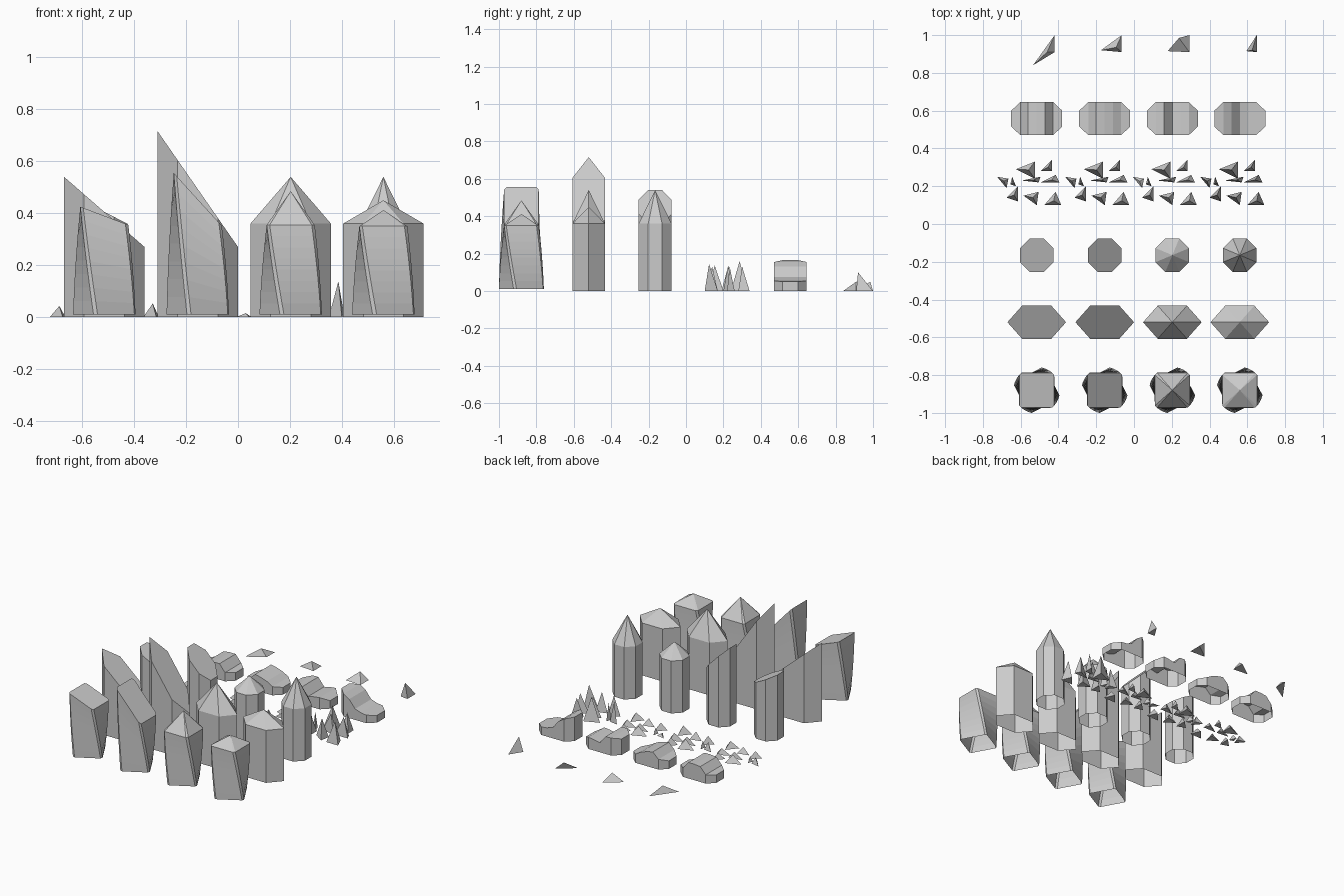
import bpy, math

if "Cube" in bpy.data.objects:
    bpy.data.objects.remove(bpy.data.objects["Cube"])

COLS = [-0.515, -0.155, 0.203, 0.56]


def make(name, verts, faces):
    me = bpy.data.meshes.new(name)
    me.from_pydata(verts, [], faces)
    me.update()
    ob = bpy.data.objects.new(name, me)
    bpy.context.collection.objects.link(ob)
    return ob


def outline(hx, hy, fx, fy):
    """Counter-clockwise polygon: half sizes hx, hy and half flat lengths fx, fy."""
    if fy == 0:
        return [(-hx, 0), (-fx, -hy), (fx, -hy), (hx, 0), (fx, hy), (-fx, hy)]
    return [(-hx, -fy), (-fx, -hy), (fx, -hy), (hx, -fy),
            (hx, fy), (fx, hy), (-fx, hy), (-hx, fy)]


def crystal(name, cx, cy, ring, top, z0=0.0, apex=None, twist=0.0, levels=1):
    """Open-bottomed prism; top(x) gives rim height, apex an optional peak."""
    n = len(ring)
    verts, faces = [], []
    for k in range(levels + 1):
        t = k / levels
        a = twist * (1 - t)
        c, s = math.cos(a), math.sin(a)
        for x, y in ring:
            verts.append((cx + x * c - y * s, cy + x * s + y * c,
                          z0 + (top(x) - z0) * t))
    for k in range(levels):
        for i in range(n):
            j = (i + 1) % n
            faces.append((k * n + i, k * n + j, (k + 1) * n + j, (k + 1) * n + i))
    last = levels * n
    if apex:
        verts.append((cx, cy, apex))
        faces += [(last + i, last + (i + 1) % n, last + n) for i in range(n)]
    else:
        faces.append(tuple(last + i for i in range(n)))
    return make(name, verts, faces)


def slope(hx, left, right):
    return lambda x: left + (right - left) * (x + hx) / (2 * hx)


def crystal_row(name, cy, ring, tips, **kw):
    """Two slanted crystals followed by two pointed ones."""
    hx = max(p[0] for p in ring)
    for cx, (left, right, apex), kind in zip(
            COLS, tips, ("low_slant", "high_slant", "point_a", "point_b")):
        crystal(f"{name}_{kind}", cx, cy, ring, slope(hx, left, right), apex=apex, **kw)


# Twisted square crystals with chamfered corners
crystal_row("twisted_crystal", -0.88, outline(0.0925, 0.0925, 0.081, 0.081),
            [(0.425, 0.355, None), (0.555, 0.352, None),
             (0.355, 0.355, 0.485), (0.35, 0.35, 0.412)],
            z0=0.01, twist=math.radians(29), levels=8)
# Wide hexagonal crystals
crystal_row("hexagonal_crystal", -0.52, outline(0.155, 0.0875, 0.0775, 0),
            [(0.54, 0.27, None), (0.716, 0.27, None),
             (0.36, 0.36, 0.54), (0.36, 0.36, 0.45)])
# Slim octagonal crystals
crystal_row("octagonal_crystal", -0.165, outline(0.0885, 0.0885, 0.037, 0.037),
            [(0.45, 0.36, None), (0.54, 0.36, None),
             (0.36, 0.36, 0.45), (0.36, 0.36, 0.54)])


# Broken stumps: octagonal footprint with a stepped top running along y
def stump(name, cx, cy, profile):
    verts, faces = [], []
    for x, z in profile:
        hy = 0.0875 - max(0, abs(x) - 0.087) / 0.048 * 0.0455
        verts += [(cx + x, cy - hy, 0), (cx + x, cy - hy, z),
                  (cx + x, cy + hy, z), (cx + x, cy + hy, 0)]
    m = len(profile)
    for k in range(m - 1):
        a, b = 4 * k, 4 * k + 4
        faces += [(a + i, b + i, b + i + 1, a + i + 1) for i in range(3)]
    e = 4 * (m - 1)
    faces += [(0, 1, 2, 3), (e + 3, e + 2, e + 1, e)]
    make(name, verts, faces)


X = (-0.135, -0.087, -0.045, 0.0, 0.045, 0.087, 0.135)
STUMPS = [(0.055, 0.06, 0.105, 0.11, 0.11, 0.06, 0.055),
          (0.055, 0.07, 0.11, 0.1, 0.085, 0.06, 0.05),
          (0.11, 0.12, 0.12, 0.065, 0.075, 0.08, 0.055),
          (0.165, 0.155, 0.13, 0.075, 0.06, 0.055, 0.05)]
for i, heights in enumerate(STUMPS):
    stump(f"broken_stump_{i + 1}", COLS[i], 0.558, list(zip(X, heights)))


# Loose pointed shards
def spikes(name, cx, tris):
    """tris: three (x, y) corners in hundredths plus apex (x, y, z) in units."""
    verts, faces = [], []
    for corners, apex in tris:
        o = len(verts)
        verts += [(cx + x / 100, y / 100, 0) for x, y in corners]
        verts.append((cx + apex[0], apex[1], apex[2]))
        faces += [(o, o + 1, o + 3), (o + 1, o + 2, o + 3), (o + 2, o, o + 3), (o, o + 2, o + 1)]
    make(name, verts, faces)


SHARDS = [((-11, 29), (-1, 24), (-1, 33)), ((2, 28), (8, 28), (8, 34)),
          ((-21, 25), (-16, 19), (-15, 24)), ((-13, 25), (-14, 21), (-11, 20)),
          ((-8, 23), (1, 22), (2, 25)), ((2, 22), (12, 22), (10, 26)),
          ((-16, 14), (-10, 12), (-10, 20)), ((-7, 15), (0, 10), (1, 17)),
          ((4, 10), (13, 10), (10, 17))]
SCALE = (1.1, 0.9, 0.95, 0.8, 0.9, 0.9, 0.95, 0.9, 1.0)
for i, h in enumerate((0.045, 0.055, 0.05, 0.145)):
    tris = []
    for k, (tri, s) in enumerate(zip(SHARDS, SCALE)):
        z = 0.015 if (i, k) == (2, 2) else h * s
        tris.append((tri, (sum(p[0] for p in tri) / 300, sum(p[1] for p in tri) / 300, z)))
    spikes(f"shard_cluster_{i + 1}", COLS[i], tris)

# Back row of single splinters
SPLINTERS = [(((-2, 84), (9.5, 91), (9.5, 100)), (0.055, 0.91, 0.05)),
             (((-2, 92), (9, 91), (9, 100)), (0.06, 0.935, 0.05)),
             (((-2.5, 91.5), (9, 91), (9, 100)), (0.035, 0.985, 0.05)),
             (((3.5, 91.5), (9, 91), (9, 100)), (0.065, 0.92, 0.1))]
for i, tri in enumerate(SPLINTERS):
    spikes(f"splinter_{i + 1}", COLS[i], [tri])
